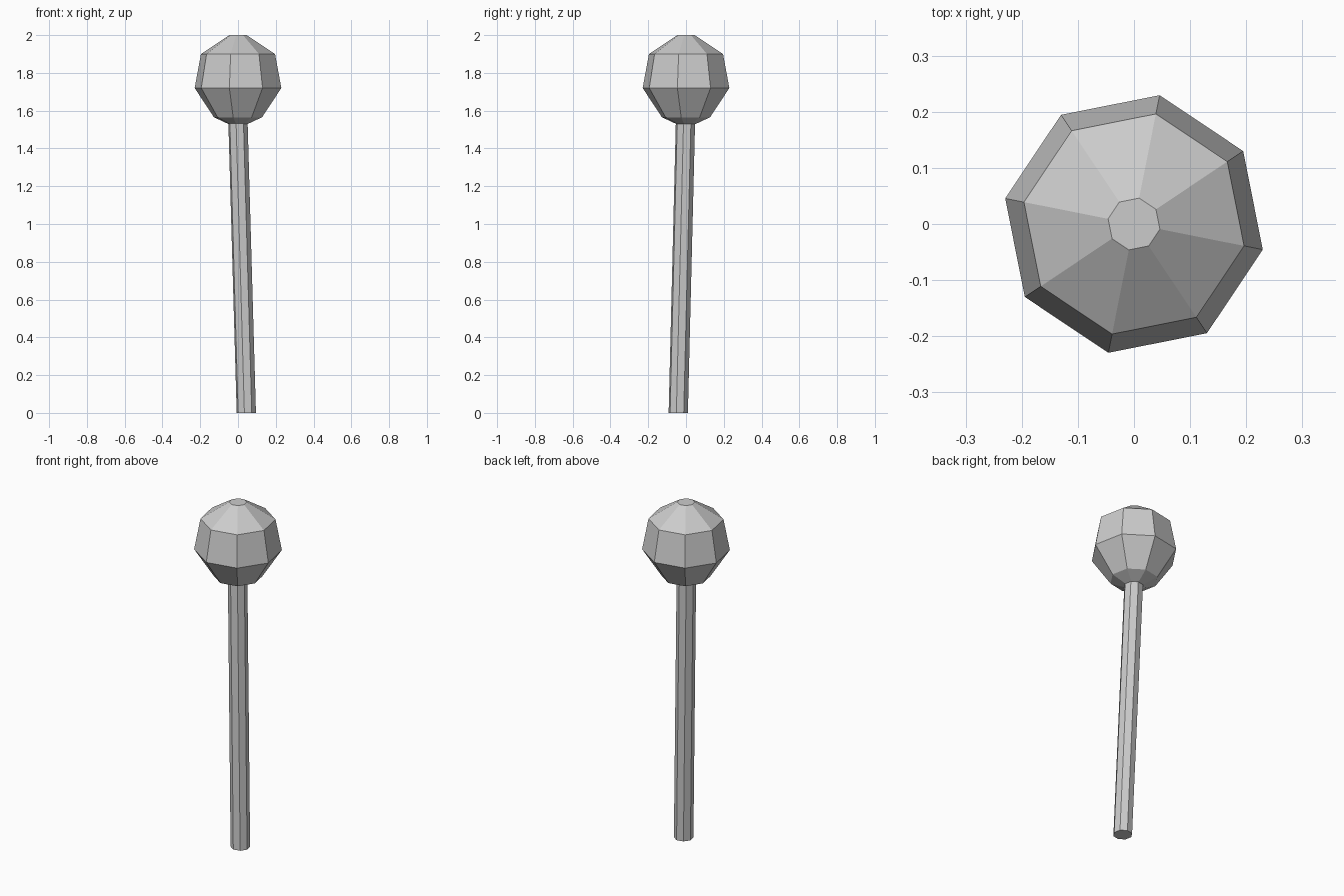
import bpy, bmesh
from math import sin, cos, radians

if "Cube" in bpy.data.objects:
    bpy.data.objects.remove(bpy.data.objects["Cube"])

SIDES = 8
TURN = radians(33.75)


def lathe(name, rings):
    """Faceted solid from stacked octagons given as (x, y, z, radius)."""
    bm = bmesh.new()
    loops = []
    for x, y, z, r in rings:
        angles = [TURN + radians(360 / SIDES) * i for i in range(SIDES)]
        loops.append([bm.verts.new((x + r * cos(a), y + r * sin(a), z)) for a in angles])
    for low, high in zip(loops, loops[1:]):
        for i in range(SIDES):
            j = (i + 1) % SIDES
            bm.faces.new((low[i], low[j], high[j], high[i]))
    bm.faces.new(loops[0][::-1])
    bm.faces.new(loops[-1])
    mesh = bpy.data.meshes.new(name)
    bm.to_mesh(mesh)
    bm.free()
    obj = bpy.data.objects.new(name, mesh)
    bpy.context.collection.objects.link(obj)
    return obj


# Slightly leaning handle
lathe("handle", [(0.044, -0.041, 0, 0.052), (0.0, -0.003, 1.535, 0.052)])

# Faceted round head
lathe("head", [(0, 0, 1.53, 0.053), (0, 0, 1.565, 0.13), (0, 0, 1.72, 0.234),
               (0, 0, 1.90, 0.20), (0, 0, 2.0, 0.047)])
